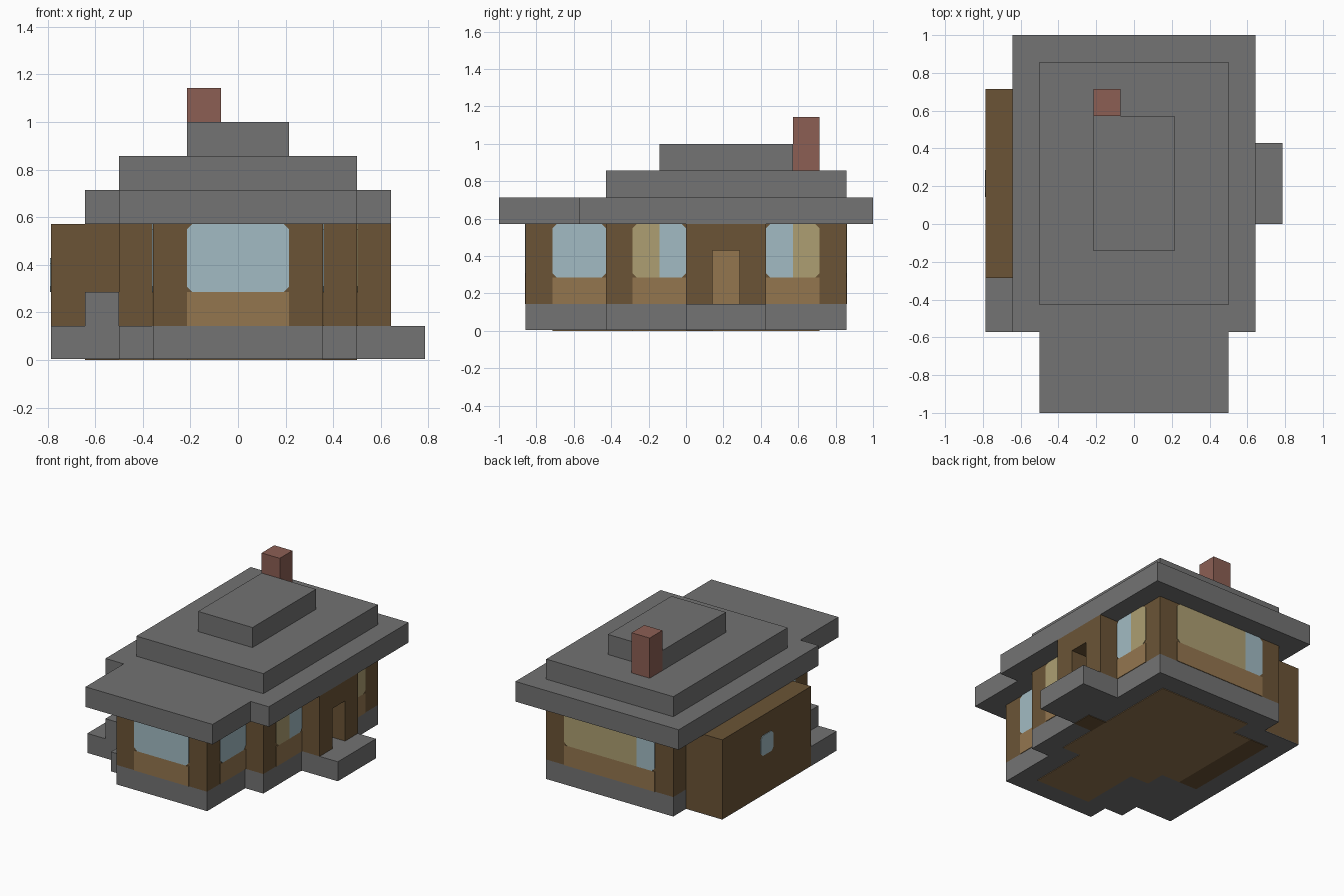
import bpy
import bmesh

cube = bpy.data.objects.get("Cube")
if cube:
    bpy.data.objects.remove(cube, do_unlink=True)

U = 1 / 7       # size of one building block
THIN = 0.03     # plate thickness in blocks


def material(name, rgb):
    linear = [(c / 255 / 12.92) if c < 11 else ((c / 255 + 0.055) / 1.055) ** 2.4 for c in rgb]
    mat = bpy.data.materials.new(name)
    mat.use_nodes = True
    mat.diffuse_color = (*linear, 1)
    bsdf = mat.node_tree.nodes["Principled BSDF"]
    bsdf.inputs["Base Color"].default_value = (*linear, 1)
    bsdf.inputs["Roughness"].default_value = 0.9
    return mat


STONE = material("grey stone", (115, 115, 115))
WOOD = material("dark wood", (107, 84, 54))
TAN = material("light wood", (148, 118, 79))
GLASS = material("pale blue glass", (162, 187, 195))
CURTAIN = material("olive curtain", (173, 159, 114))
BRICK = material("red brick", (140, 95, 84))


def prism(name, mat, outline, low, high, axis=2):
    """Extrude a flat outline, in block units, along an axis."""
    bm = bmesh.new()
    rings = []
    for level in (low, high):
        ring = []
        for a, b in outline:
            p = [a, b]
            p.insert(axis, level)
            ring.append(bm.verts.new(((p[0] - 5.5) * U, (p[1] - 7) * U, p[2] * U)))
        rings.append(ring)
        bm.faces.new(ring)
    n = len(outline)
    for i in range(n):
        j = (i + 1) % n
        bm.faces.new((rings[0][i], rings[0][j], rings[1][j], rings[1][i]))
    bmesh.ops.recalc_face_normals(bm, faces=bm.faces)
    mesh = bpy.data.meshes.new(name)
    bm.to_mesh(mesh)
    bm.free()
    mesh.materials.append(mat)
    obj = bpy.data.objects.new(name, mesh)
    bpy.context.collection.objects.link(obj)
    return obj


def rect(a, b, c, d):
    return [(a, c), (b, c), (b, d), (a, d)]


def pane(a, b, low, high, left, right):
    """Rectangle with optional clipped corners at either end."""
    l, r = 0.16 * left, 0.16 * right
    pts = [(a + l, low), (b - r, low), (b, low + r), (b, high - r),
           (b - r, high), (a + l, high), (a, high - l), (a, low + l)]
    return [p for i, p in enumerate(pts) if p != pts[i - 1]]


def plate(name, mat, outline, axis, plane, side):
    prism(name, mat, outline, min(plane, plane + side * THIN),
          max(plane, plane + side * THIN), axis)


def window(name, axis, plane, side, parts):
    """Light wood panel with a row of panes above it."""
    start, end = parts[0][0], parts[-1][1]
    plate(name + "_panel", TAN, rect(start, end, 1, 2), axis, plane, side)
    for i, (a, b, mat) in enumerate(parts):
        shape = pane(a, b, 2, 4, i == 0, i == len(parts) - 1)
        plate(f"{name}_pane_{i + 1}", mat, shape, axis, plane, side)


# Stone base with porches
prism("base", STONE, [(3, 1), (8, 1), (8, 4), (9, 4), (9, 7), (11, 7), (11, 10), (9, 10),
                      (9, 13), (2, 13), (2, 5), (0, 5), (0, 3), (2, 3), (2, 2), (3, 2)],
      THIN, 1)
prism("porch_step", STONE, rect(1, 2, 3, 5), 1, 2)

# Floor seen from underneath
prism("floor_underside", TAN, [(4, 2), (7, 2), (7, 5), (8, 5), (8, 12), (3, 12), (3, 11),
                               (2, 11), (2, 6), (3, 6), (3, 5), (4, 5)], 0, 2 * THIN)
prism("side_room_footing", STONE, rect(0, 2, 5, 12), THIN, 2 * THIN)
prism("side_room_floor", WOOD, rect(1, 2, 6, 11), 0, THIN)
prism("entry_floor", WOOD, rect(8, 9, 7, 8), 0, THIN)

# Walls, entry and side room
prism("walls", WOOD, [(3, 1), (8, 1), (8, 4), (9, 4), (9, 7), (10, 7), (10, 8), (9, 8),
                      (9, 9), (10, 9), (10, 10), (9, 10), (9, 13), (2, 13), (2, 4), (3, 4)],
      1, 4)
prism("door_lintel", WOOD, rect(9, 10, 8, 9), 3, 4)
plate("door", TAN, rect(8, 9, 1, 3), 0, 9, 1)
prism("side_room", WOOD, rect(0, 2, 5, 12), 2 * THIN, 4)

# Windows
window("front_window", 1, 1, -1, [(4, 7, GLASS)])
window("front_left_side_window", 0, 8, 1, [(2, 4, GLASS)])
window("front_right_side_window", 0, 3, -1, [(2, 4, GLASS)])
window("entry_front_window", 0, 9, 1, [(5, 6, CURTAIN), (6, 7, GLASS)])
window("entry_back_window", 0, 9, 1, [(10, 11, GLASS), (11, 12, CURTAIN)])
window("back_window", 1, 13, 1, [(3, 4, GLASS), (4, 8, CURTAIN)])
plate("side_room_window", GLASS, pane(8, 9, 2, 3, True, True), 0, 0, -1)

# Stepped roof and chimney
prism("lower_roof", STONE, [(1, 3), (2, 3), (2, 0), (9, 0), (9, 3), (10, 3), (10, 14), (1, 14)],
      4, 5)
prism("middle_roof", STONE, rect(2, 9, 4, 13), 5, 6)
prism("upper_roof", STONE, rect(4, 7, 6, 11), 6, 7)
prism("chimney", BRICK, rect(4, 5, 11, 12), 6, 8)
